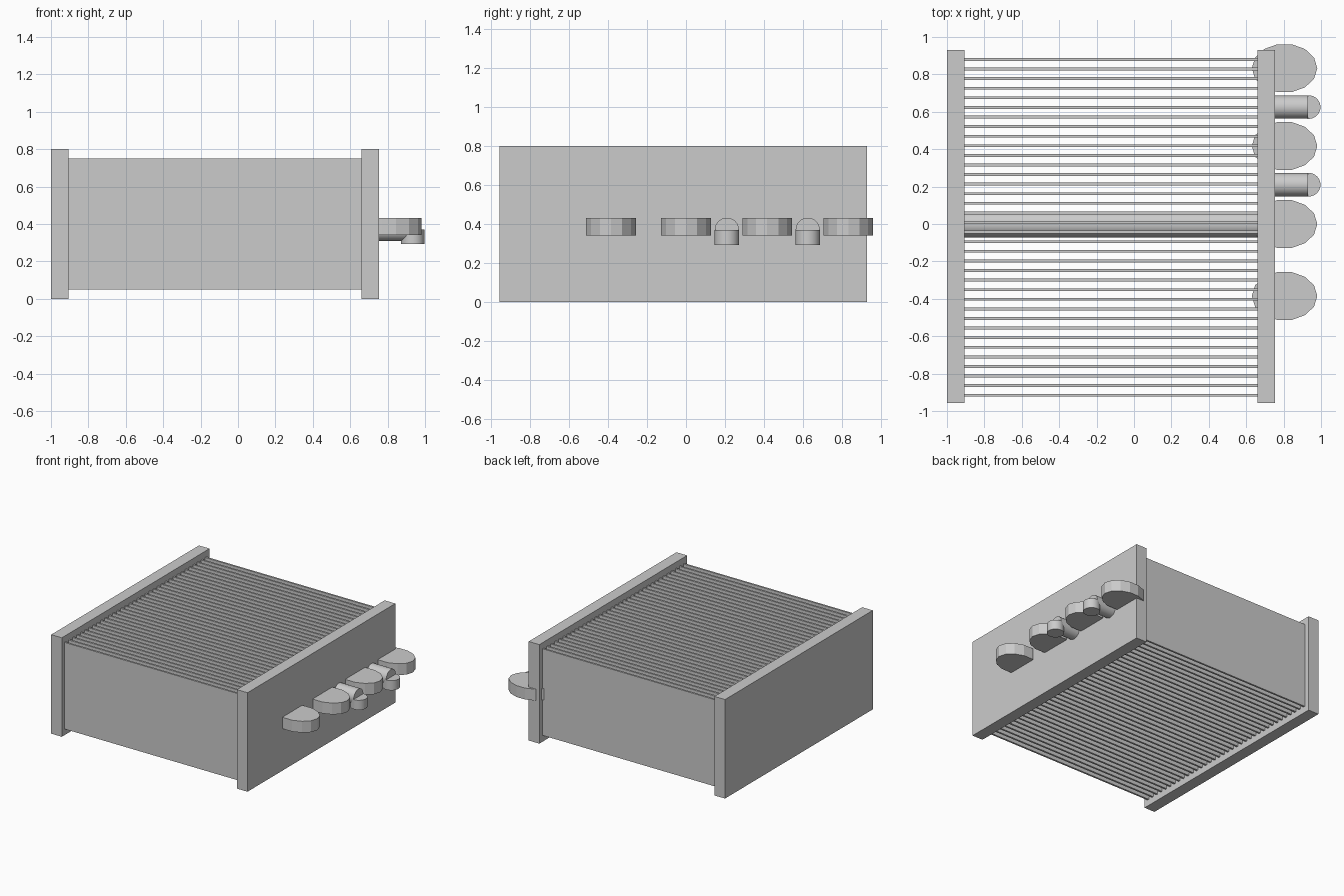
import bpy
from math import pi

if "Cube" in bpy.data.objects:
    bpy.data.objects.remove(bpy.data.objects["Cube"])


def box(name, x0, x1, y0, y1, z0, z1):
    bpy.ops.mesh.primitive_cube_add(size=1, location=((x0+x1)/2, (y0+y1)/2, (z0+z1)/2))
    ob = bpy.context.object
    ob.name = name
    ob.scale = (x1-x0, y1-y0, z1-z0)
    bpy.ops.object.transform_apply(location=False, rotation=False, scale=True)
    return ob


def cylinder(name, loc, r, depth, rot=(0, 0, 0), sides=32, scale=(1, 1, 1), smooth=True):
    bpy.ops.mesh.primitive_cylinder_add(vertices=sides, radius=r, depth=depth, location=loc, rotation=rot)
    ob = bpy.context.object
    ob.name = name
    ob.scale = scale
    bpy.ops.object.transform_apply(location=False, rotation=True, scale=True)
    if smooth:
        bpy.ops.object.shade_smooth_by_angle()
    return ob


ALONG_X = (0, pi/2, 0)

# Thick end plates
box("left_end_plate", -1.0, -0.905, -0.957, 0.93, 0, 0.8)
box("right_end_plate", 0.66, 0.755, -0.957, 0.93, 0, 0.8)

# Stack of thin fins between the end plates
fin = box("fins", -0.905, 0.66, -0.923, -0.908, 0.05, 0.75)
arr = fin.modifiers.new("stack", 'ARRAY')
arr.count = 36
arr.use_relative_offset = False
arr.use_constant_offset = True
arr.constant_offset_displace = (0, 0.0513, 0)

# Central tube running through the fins
cylinder("core_tube", (-0.1225, -0.002, 0.4), 0.069, 1.565, ALONG_X)

# Flat oval knobs set into the right plate
for i, y in enumerate((-0.385, 0.0, 0.417, 0.833)):
    cylinder(f"knob_{i+1}", (0.805, y, 0.386), 1, 0.092, sides=14,
             scale=(0.175, 0.131, 1), rot=(0, 0, 0), smooth=False).data.name = "knob"

# Outlet pipes with a downward elbow
for i, y in enumerate((0.21, 0.625)):
    cylinder(f"outlet_pipe_{i+1}", (0.83, y, 0.37), 0.062, 0.2, ALONG_X)
    cylinder(f"outlet_elbow_{i+1}", (0.934, y, 0.331), 0.063, 0.078)

# Mirror-free knobs: orient so a vertex points along +x
for ob in bpy.data.objects:
    if ob.name.startswith("knob"):
        for v in ob.data.vertices:
            v.co.x, v.co.y = v.co.y / 0.131 * 0.175, v.co.x / 0.175 * 0.131
        ob.data.flip_normals()
